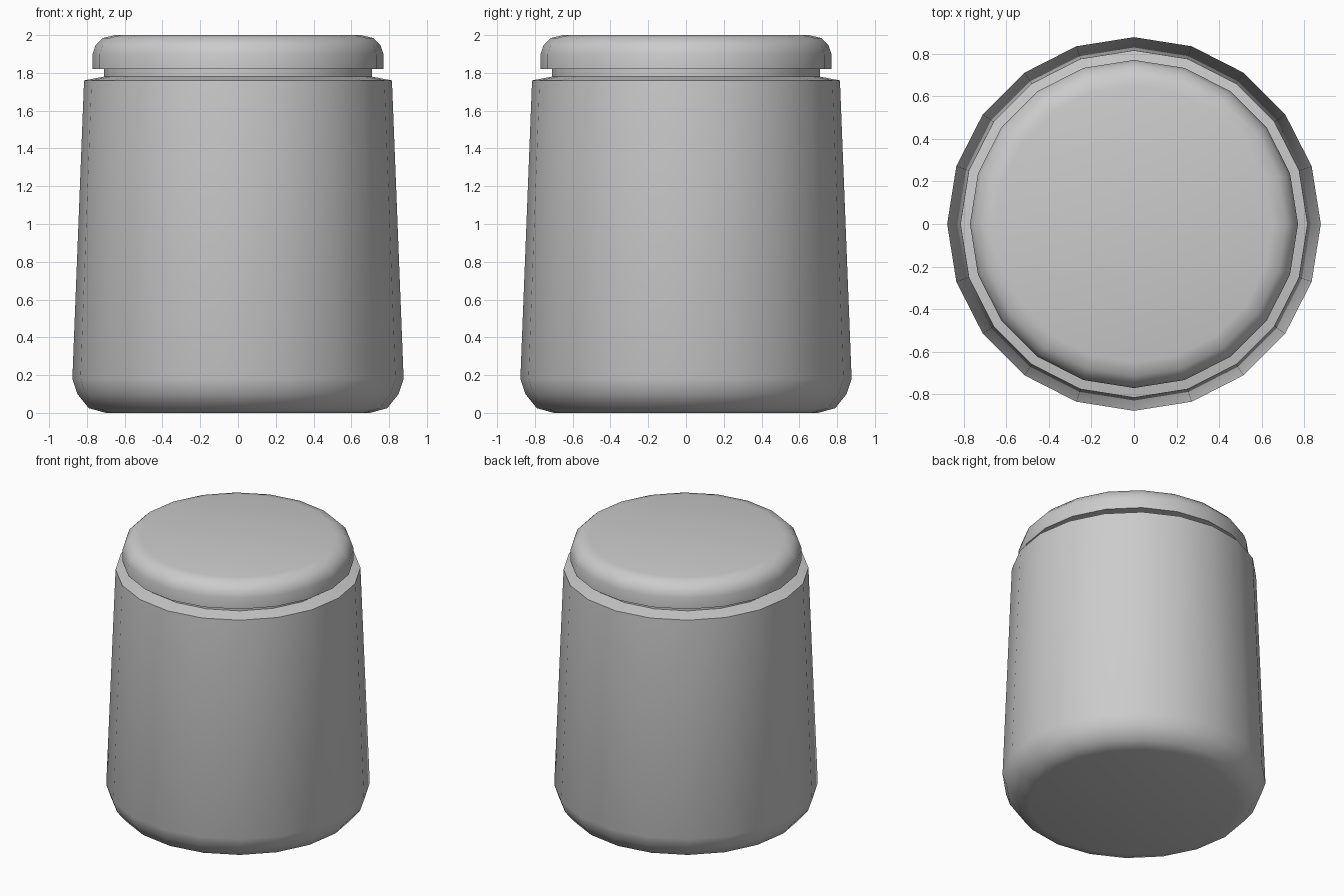
import bpy, bmesh, math

if "Cube" in bpy.data.objects:
    bpy.data.objects.remove(bpy.data.objects["Cube"])

SIDES = 20


def lathe(name, profile):
    """Spin a (radius, z) profile, listed bottom to top, into a closed solid."""
    bm = bmesh.new()
    rings = []
    for r, z in profile:
        rings.append([bm.verts.new((r * math.cos(2 * math.pi * i / SIDES),
                                    r * math.sin(2 * math.pi * i / SIDES), z))
                      for i in range(SIDES)])
    for low, high in zip(rings, rings[1:]):
        for i in range(SIDES):
            j = (i + 1) % SIDES
            bm.faces.new((low[i], low[j], high[j], high[i]))
    bm.faces.new(rings[0][::-1])
    bm.faces.new(rings[-1])
    mesh = bpy.data.meshes.new(name)
    bm.to_mesh(mesh)
    bm.free()
    obj = bpy.data.objects.new(name, mesh)
    bpy.context.collection.objects.link(obj)
    bpy.ops.object.select_all(action='DESELECT')
    obj.select_set(True)
    bpy.context.view_layer.objects.active = obj
    bpy.ops.object.shade_smooth_by_angle(angle=math.radians(50))
    return obj


# Tapered jar body with rounded base, shoulder and short neck
lathe("jar_body", [(0.70, 0.0), (0.79, 0.025), (0.85, 0.10), (0.877, 0.18),
                   (0.815, 1.76), (0.71, 1.78), (0.71, 1.82)])

# Lid with rounded top edge, overhanging the neck
lathe("lid", [(0.71, 1.82), (0.77, 1.82), (0.77, 1.90), (0.755, 1.945),
              (0.715, 1.985), (0.65, 2.0)])
